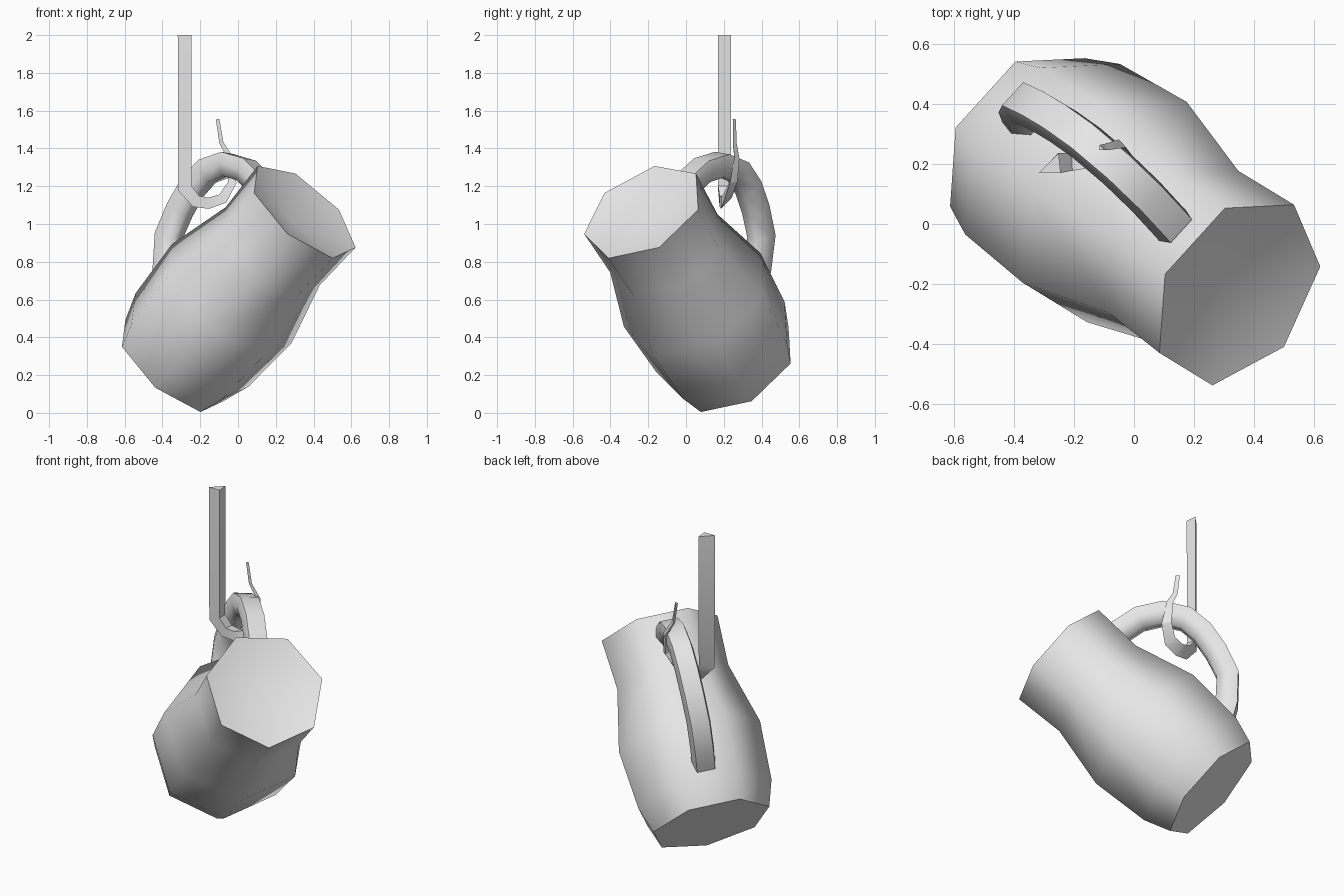
import bpy, bmesh, math
from mathutils import Vector

if "Cube" in bpy.data.objects:
    bpy.data.objects.remove(bpy.data.objects["Cube"])

grey = bpy.data.materials.new("light_grey")
grey.diffuse_color = (0.8, 0.8, 0.8, 1)
grey.use_nodes = True
grey.node_tree.nodes["Principled BSDF"].inputs["Base Color"].default_value = grey.diffuse_color

# Tilted frame of the hanging mug: base centre, axis, handle direction, handle width direction
base = Vector((-0.355, 0.265, 0.251))
axis = Vector((0.593, -0.415, 0.69)).normalized()
out = Vector((-0.48, 0.557, 0.678))
out = (out - axis * out.dot(axis)).normalized()
wide = axis.cross(out)


def finish(bm, name, angle):
    bmesh.ops.recalc_face_normals(bm, faces=bm.faces)
    mesh = bpy.data.meshes.new(name)
    bm.to_mesh(mesh)
    bm.free()
    mesh.materials.append(grey)
    ob = bpy.data.objects.new(name, mesh)
    bpy.context.collection.objects.link(ob)
    bpy.ops.object.select_all(action='DESELECT')
    ob.select_set(True)
    bpy.context.view_layer.objects.active = ob
    bpy.ops.object.shade_smooth_by_angle(angle=math.radians(angle))
    return ob


def bridge(bm, rings):
    for a, b in zip(rings, rings[1:]):
        n = len(a)
        for i in range(n):
            bm.faces.new((a[i], a[(i + 1) % n], b[(i + 1) % n], b[i]))


def sweep(name, path, profile, side, scales, angle):
    """Sweep a profile of (outward, sideways) points along a path, with a fixed side direction."""
    bm = bmesh.new()
    rings = []
    for i, p in enumerate(path):
        t0 = (p - path[max(i - 1, 0)]).normalized()
        t1 = (path[min(i + 1, len(path) - 1)] - p).normalized()
        t = (t0 + t1).normalized()
        o = t.cross(side).normalized()
        rings.append([bm.verts.new(p + (o * a + side * b) * scales[i]) for a, b in profile])
    bridge(bm, rings)
    bm.faces.new(rings[0])
    bm.faces.new(rings[-1])
    return finish(bm, name, angle)


# Seven-sided mug body with a flat base and a shallow hollow in the mouth
bm = bmesh.new()
rings = []
for u, r in [(0, 0.346), (0.151, 0.398), (0.505, 0.422), (0.879, 0.332), (1.18, 0.346)]:
    ring = []
    for i in range(7):
        a = math.tau * (i + 0.5) / 7
        ring.append(bm.verts.new(base + axis * u + (out * math.cos(a) + wide * math.sin(a)) * r))
    rings.append(ring)
bridge(bm, rings)
bm.faces.new(rings[0])
centre = bm.verts.new(base + axis * 1.09)
for i in range(7):
    bm.faces.new((rings[-1][i], rings[-1][(i + 1) % 7], centre))
finish(bm, "mug_body", 65)

# Curved handle, its path following the outer face
outline = [(1.11, 0.32), (1.075, 0.49), (0.985, 0.625), (0.84, 0.705), (0.69, 0.71),
           (0.54, 0.675), (0.38, 0.61), (0.25, 0.466), (0.19, 0.36)]
path = [base + axis * u + out * d for u, d in outline]
profile = [(0, -0.053), (0, 0.053), (-0.06, 0.068), (-0.125, 0.035), (-0.125, -0.035), (-0.06, -0.068)]
sweep("mug_handle", path, profile, wide, [1] * len(path), 65)

# Three-sided hook tapering to a thin tip
pts = [(-0.282, 0.2, 2), (-0.282, 0.2, 1.19), (-0.222, 0.205, 1.12), (-0.155, 0.21, 1.11),
       (-0.08, 0.22, 1.135), (-0.03, 0.25, 1.22), (-0.04, 0.268, 1.35), (-0.088, 0.257, 1.43), (-0.108, 0.255, 1.555)]
tri = [(-0.037, -0.03), (0.037, -0.03), (0.03, 0.037)]
sweep("hook", [Vector(p) for p in pts], tri, Vector((0, 1, 0)),
      [1, 1, 0.9, 0.8, 0.75, 0.6, 0.4, 0.3, 0.25], 30)
